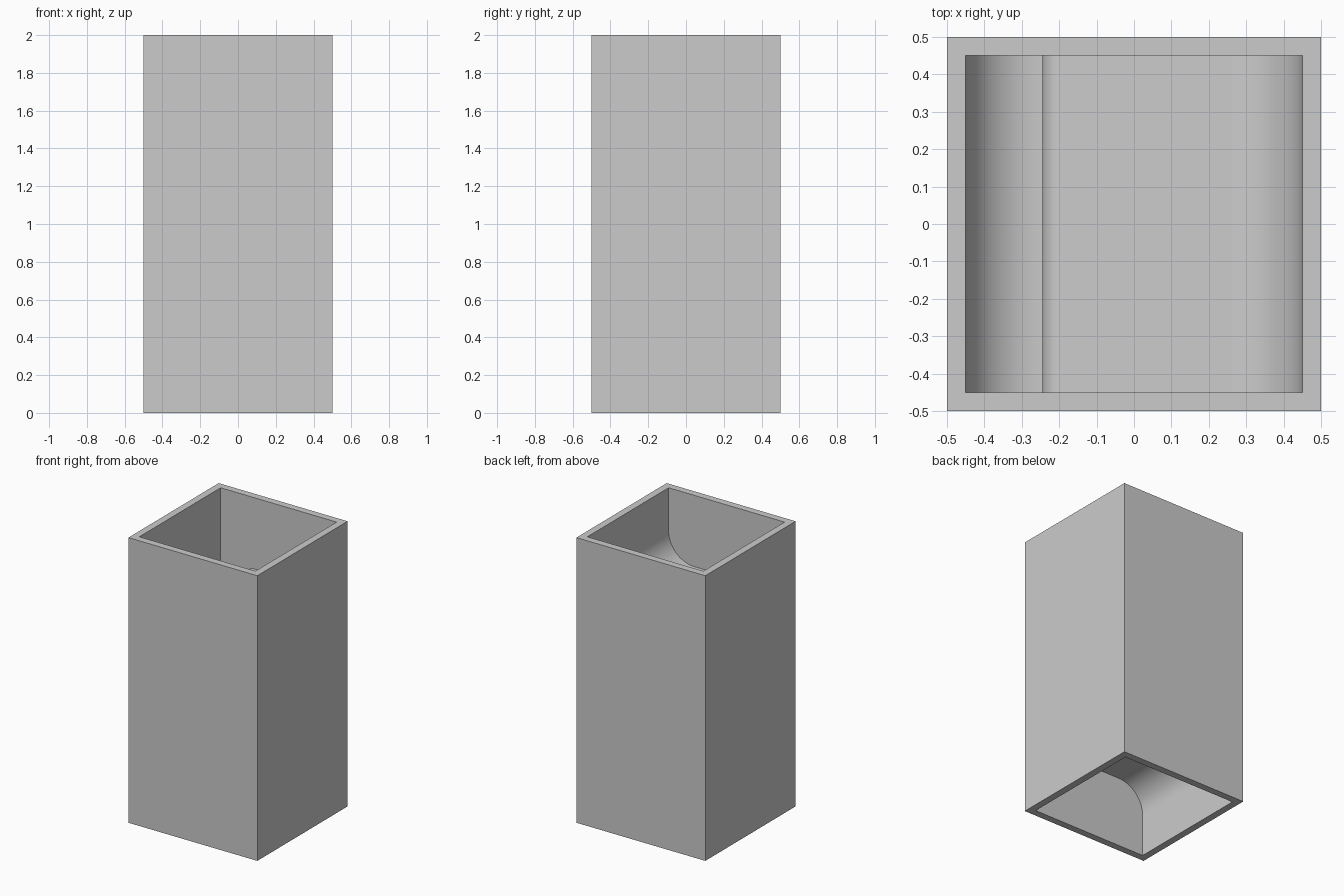
import bpy
import bmesh
from math import pi, cos, sin, radians
from mathutils import Matrix

cube = bpy.data.objects.get("Cube")
if cube:
    bpy.data.objects.remove(cube, do_unlink=True)

GREY = (0.6, 0.6, 0.6, 1.0)
mat = bpy.data.materials.new("plain grey")
mat.use_nodes = True
mat.diffuse_color = GREY
mat.node_tree.nodes["Principled BSDF"].inputs["Base Color"].default_value = GREY

INNER, HEIGHT, WALL = 0.45, 2.0, 0.05


def finish(bm, name):
    bmesh.ops.recalc_face_normals(bm, faces=bm.faces)
    mesh = bpy.data.meshes.new(name)
    bm.to_mesh(mesh)
    bm.free()
    mesh.materials.append(mat)
    obj = bpy.data.objects.new(name, mesh)
    bpy.context.collection.objects.link(obj)
    return obj


def arc(cx, cz, r, start, end, steps=16):
    angles = [start + (end - start) * i / steps for i in range(steps + 1)]
    return [(cx + r * cos(a), cz + r * sin(a)) for a in angles]


# Square tube, open at both ends
bm = bmesh.new()
half = INNER + WALL
rings = []
for h, z in ((half, 0), (half, HEIGHT), (INNER, HEIGHT), (INNER, 0)):
    rings.append([bm.verts.new((x * h, y * h, z))
                  for x, y in ((-1, -1), (1, -1), (1, 1), (-1, 1))])
for a, b in zip(rings, rings[1:] + rings[:1]):
    for i in range(4):
        j = (i + 1) % 4
        bm.faces.new((a[i], a[j], b[j], b[i]))
finish(bm, "square_tube")


# Inner shelf: flared at the wall, rounded at the free end
def shelf(name, turn):
    top, thick, flare, tip_x = 1.5, 0.1, 0.2, -0.245
    r = thick / 2
    profile = arc(INNER - flare, top + flare, flare, 0, -pi / 2)
    profile += arc(tip_x + r, top - r, r, pi / 2, 3 * pi / 2)
    profile += arc(INNER - flare, top - thick - flare, flare, pi / 2, 0)
    bm = bmesh.new()
    face = bm.faces.new([bm.verts.new((x, -INNER, z)) for x, z in profile])
    ext = bmesh.ops.extrude_face_region(bm, geom=[face])
    verts = [v for v in ext["geom"] if isinstance(v, bmesh.types.BMVert)]
    bmesh.ops.translate(bm, verts=verts, vec=(0, 2 * INNER, 0))
    # Turn about the middle of the tube for the opposite shelf
    bmesh.ops.rotate(bm, verts=bm.verts, cent=(0, 0, HEIGHT / 2),
                     matrix=Matrix.Rotation(turn, 3, 'Y'))
    obj = finish(bm, name)
    bpy.ops.object.select_all(action='DESELECT')
    obj.select_set(True)
    bpy.context.view_layer.objects.active = obj
    bpy.ops.object.shade_smooth_by_angle(angle=radians(30))


shelf("upper_shelf", 0)
shelf("lower_shelf", pi)
